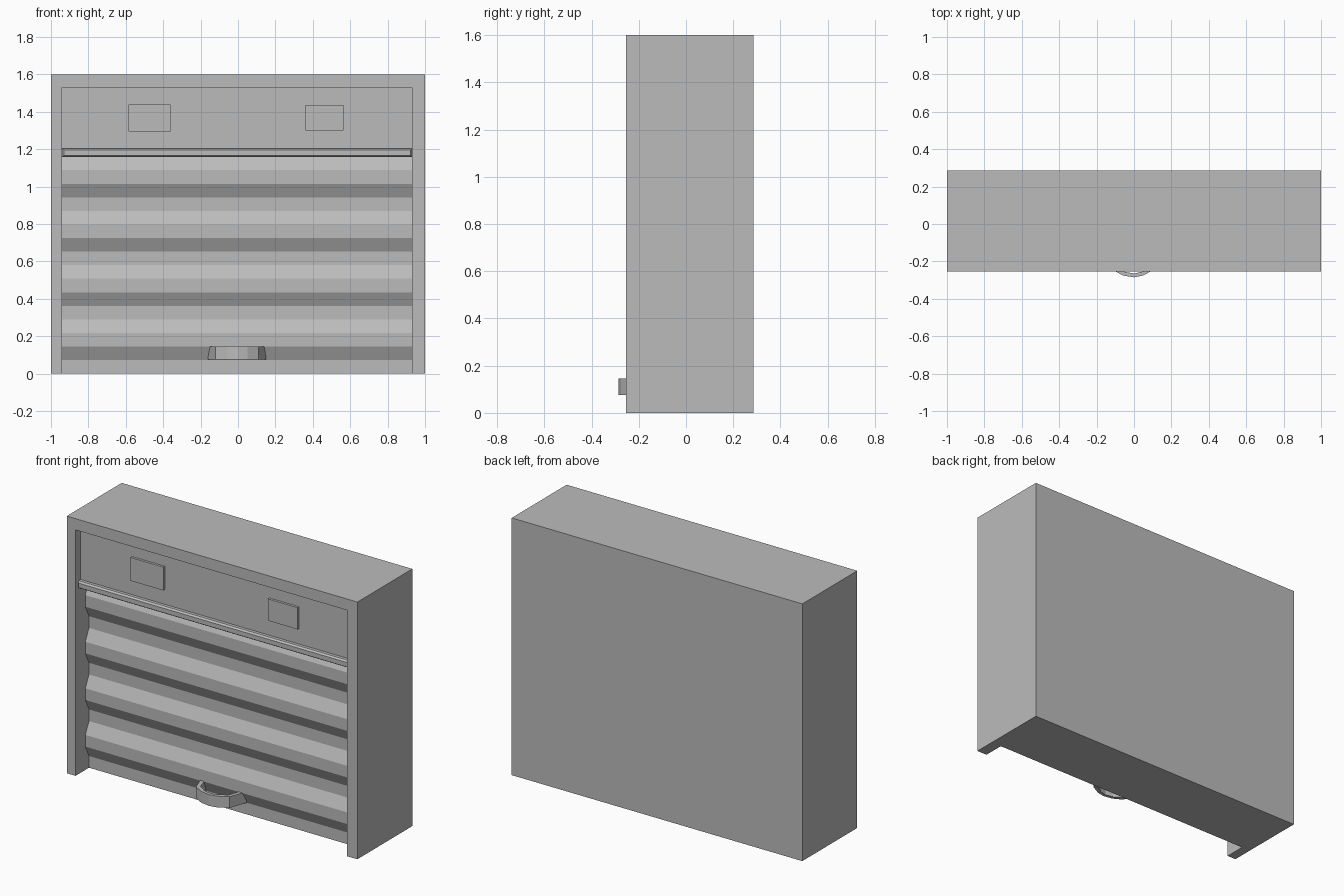
import bpy
import bmesh
from mathutils import Vector

old = bpy.data.objects.get("Cube")
if old:
    bpy.data.objects.remove(old, do_unlink=True)

grey = bpy.data.materials.new("plain grey")
grey.use_nodes = True
colour = (0.5, 0.5, 0.5, 1)
grey.diffuse_color = colour
grey.node_tree.nodes["Principled BSDF"].inputs["Base Color"].default_value = colour

LEFT, RIGHT = -0.94, 0.93          # sides of the opening
FRONT, BACK = -0.255, 0.285        # cabinet depth
POCKET = -0.09                     # back of the opening
HEADER = -0.205                    # face of the header panel


def finish(name, bm):
    bmesh.ops.recalc_face_normals(bm, faces=bm.faces)
    mesh = bpy.data.meshes.new(name)
    bm.to_mesh(mesh)
    bm.free()
    mesh.materials.append(grey)
    obj = bpy.data.objects.new(name, mesh)
    bpy.context.collection.objects.link(obj)
    return obj


def box_mesh(x, y, z):
    bm = bmesh.new()
    bmesh.ops.create_cube(bm, size=1)
    for v in bm.verts:
        v.co = Vector([(lo + hi) / 2 + c * (hi - lo) for c, (lo, hi) in zip(v.co, (x, y, z))])
    return bm


def box(name, x, y, z):
    return finish(name, box_mesh(x, y, z))


def extrude(name, points, offset):
    """Close a profile into a face and extrude it into a solid."""
    bm = bmesh.new()
    face = bm.faces.new([bm.verts.new(p) for p in points])
    new = bmesh.ops.extrude_face_region(bm, geom=[face])["geom"]
    moved = [v for v in new if isinstance(v, bmesh.types.BMVert)]
    bmesh.ops.translate(bm, verts=moved, vec=offset)
    return finish(name, bm)


# Cabinet with the opening cut out of its front
cabinet = box("cabinet", (-1, 1), (FRONT, BACK), (0, 1.6))
cutter = box("opening_cutter", (LEFT, RIGHT), (-0.5, POCKET), (-0.2, 1.53))
cutter.hide_render = True
cutter.hide_viewport = True
cutter.display_type = "WIRE"
cut = cabinet.modifiers.new("opening", "BOOLEAN")
cut.operation = "DIFFERENCE"
cut.solver = "EXACT"
cut.object = cutter
bpy.context.view_layer.objects.active = cabinet
bpy.ops.object.modifier_apply(modifier=cut.name)
bpy.data.objects.remove(cutter, do_unlink=True)

# Corrugated shutter: back flat, slope out, front flat, slope in, repeated
step = 1.16 / 16
profile = [(LEFT, -0.158 if i % 4 in (2, 3) else -0.122, i * step) for i in range(17)]
profile += [(LEFT, POCKET, 1.16), (LEFT, POCKET, 0)]
extrude("shutter", profile, (RIGHT - LEFT, 0, 0))

# Header panel and its two plates
box("header_panel", (LEFT, RIGHT), (HEADER, POCKET), (1.16, 1.53))
box("right_plate", (-0.585, -0.36), (HEADER - 0.015, HEADER), (1.295, 1.44))
box("left_plate", (0.36, 0.565), (HEADER - 0.015, HEADER), (1.3, 1.435))

# Chamfered rail under the header
bm = box_mesh((LEFT, RIGHT), (-0.225, HEADER), (1.158, 1.203))
bm.normal_update()
front = [f for f in bm.faces if f.normal.y < -0.9]
bmesh.ops.inset_region(bm, faces=front, thickness=0.012, depth=0.012)
finish("header_rail", bm)

# Bowed pull handle
outer = [(-0.16, -0.13), (-0.12, -0.242), (-0.06, -0.275), (0, -0.285),
         (0.05, -0.275), (0.11, -0.242), (0.15, -0.13)]
inner = [(x * 0.86, y + 0.02) for x, y in reversed(outer)]
extrude("pull_handle", [(x, y, 0.076) for x, y in outer + inner], (0, 0, 0.07))
